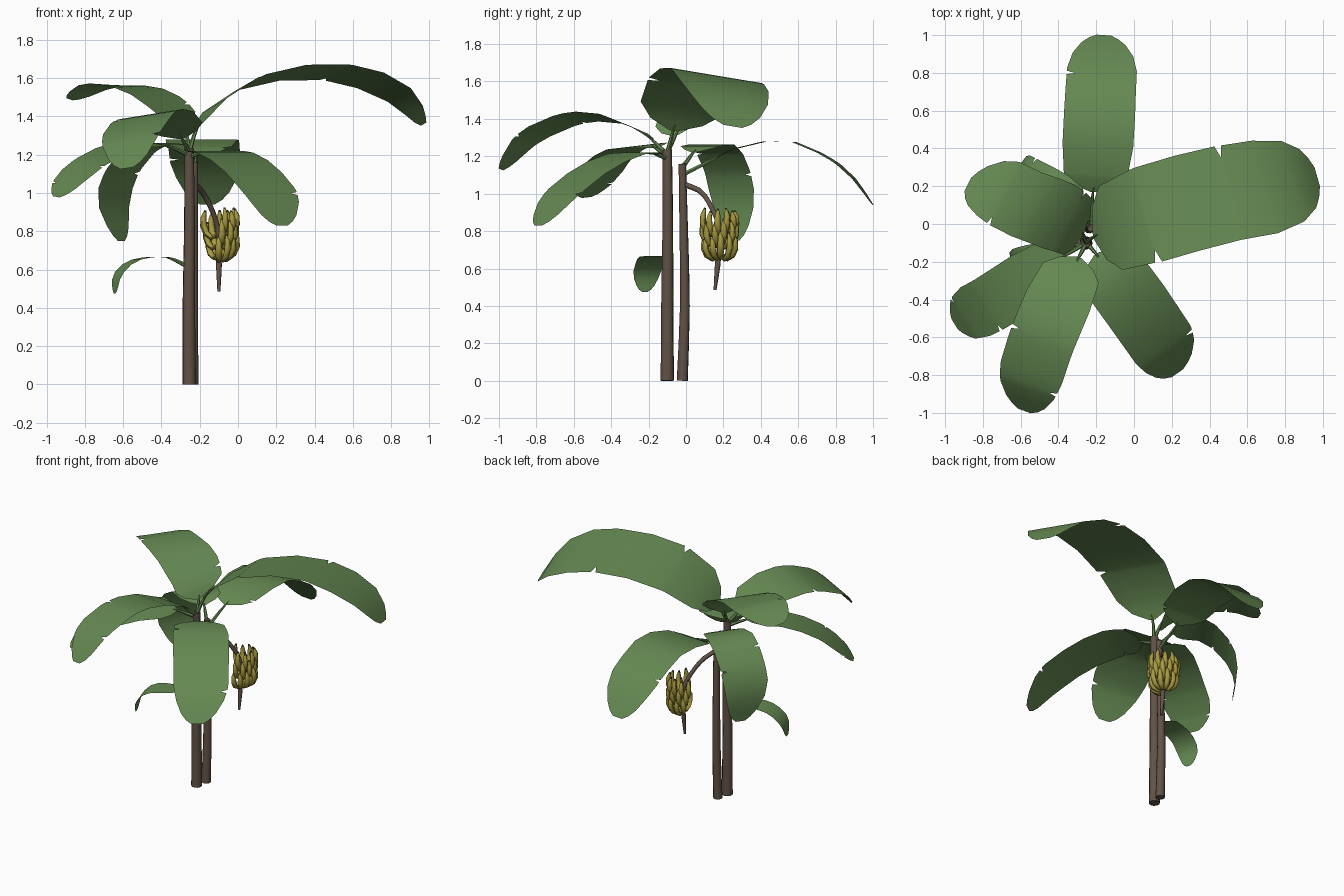
import bpy, bmesh, math, random
from mathutils import Vector

random.seed(4)
cube = bpy.data.objects.get("Cube")
if cube:
    bpy.data.objects.remove(cube)


def material(name, color):
    m = bpy.data.materials.new(name)
    m.use_nodes = True
    m.diffuse_color = (*color, 1)
    m.node_tree.nodes["Principled BSDF"].inputs["Base Color"].default_value = (*color, 1)
    return m


LEAF = material("leaf green", (0.13, 0.25, 0.085))
BARK = material("bark brown", (0.12, 0.085, 0.062))
FRUIT = material("fruit yellow", (0.38, 0.32, 0.05))
TIP = material("fruit tip brown", (0.06, 0.045, 0.02))


def along(points, t):
    """Point on a smooth curve through the points, t from 0 to 1."""
    p = [Vector(q) for q in points]
    p = [2 * p[0] - p[1]] + p + [2 * p[-1] - p[-2]]
    n = len(p) - 3
    i = min(int(t * n), n - 1)
    f = t * n - i
    a, b, c, d = p[i:i + 4]
    return 0.5 * (2 * b + (c - a) * f + (2 * a - 5 * b + 4 * c - d) * f ** 2
                  + (3 * b - a - 3 * c + d) * f ** 3)


def ramp(table, u):
    """Linear interpolation in a list of (position, value) pairs."""
    for (u0, v0), (u1, v1) in zip(table, table[1:]):
        if u <= u1:
            return v0 + (v1 - v0) * (u - u0) / (u1 - u0)
    return table[-1][1]


def finish(bm, name, mats, angle):
    me = bpy.data.meshes.new(name)
    bm.to_mesh(me)
    bm.free()
    ob = bpy.data.objects.new(name, me)
    bpy.context.collection.objects.link(ob)
    for m in mats:
        me.materials.append(m)
    bpy.ops.object.select_all(action='DESELECT')
    bpy.context.view_layer.objects.active = ob
    ob.select_set(True)
    bpy.ops.object.shade_smooth_by_angle(angle=math.radians(angle))


def add_tube(bm, path, radii, sides, tip_rings=0):
    """Capped tube without twist; the last tip_rings bands get the second material."""
    rings = []
    last = path[1] - path[0]
    turn = last.to_track_quat('Z', 'Y')
    for i, (p, r) in enumerate(zip(path, radii)):
        d = path[min(i + 1, len(path) - 1)] - path[max(i - 1, 0)]
        turn = last.rotation_difference(d) @ turn
        last = d
        rings.append([bm.verts.new(p + turn @ Vector((r * math.cos(a), r * math.sin(a), 0)))
                      for a in (math.tau * k / sides for k in range(sides))])
    for i in range(len(rings) - 1):
        for k in range(sides):
            j = (k + 1) % sides
            f = bm.faces.new((rings[i][k], rings[i][j], rings[i + 1][j], rings[i + 1][k]))
            f.material_index = int(i >= len(rings) - 1 - tip_rings)
    bm.faces.new(rings[0][::-1])
    bm.faces.new(rings[-1]).material_index = int(tip_rings > 0)


def tube(name, points, radii, steps, sides, mat, end=1):
    bm = bmesh.new()
    ts = [i / steps for i in range(steps + 1)]
    add_tube(bm, [along(points, end * t) for t in ts], [ramp(radii, t) for t in ts], sides)
    finish(bm, name, [mat], 50)


BLADE = [(0, .08), (.05, .55), (.12, .88), (.3, 1), (.72, .97), (.87, .78), (.96, .48), (1, .2)]


def leaf(name, points, half, tilt, stem, tears, end_tilt=None):
    """Leaf stalk plus a flat blade whose edge has narrow V-shaped tears."""
    tube(name + "_stalk", points, [(0, .013), (.7, .009), (1, .003)], 5, 6, LEAF, stem + .03)
    chord = Vector(points[-1]) - Vector(points[0])
    flat = Vector((-chord.y, chord.x, 0)).normalized()
    end_tilt = tilt if end_tilt is None else end_tilt
    rows = {u: None for u in (0, .05, .12, .28, .42, .56, .7, .82, .92, .97, 1)}
    for u, s in tears:
        rows = {k: v for k, v in rows.items() if abs(k - u) > .02 or k in (0, 1)}
        rows.update({u - .012: None, u: s, u + .012: None})
    bm = bmesh.new()
    grid = []
    for u in sorted(rows):
        mid = along(points, stem + (1 - stem) * u)
        side = flat + Vector((0, 0, tilt + (end_tilt - tilt) * u))
        w = half * ramp(BLADE, u)
        row = []
        for c in (-1, -.5, 0, .5, 1):
            reach = c * .75 if rows[u] == c else c
            row.append(bm.verts.new(mid + side * (w * reach)))
        grid.append(row)
    for a, b in zip(grid, grid[1:]):
        for c in range(4):
            bm.faces.new((a[c], b[c], b[c + 1], a[c + 1]))
    finish(bm, name, [LEAF], 60)


# Trunks
tube("front_trunk", [(-.255, -.1, 0), (-.257, -.1, .45), (-.253, -.097, .85), (-.256, -.1, 1.235)],
     [(0, .036), (1, .025)], 6, 10, BARK)
tube("back_trunk", [(-.237, -.02, 0), (-.235, -.006, .4), (-.232, -.012, .8), (-.228, -.02, 1.16)],
     [(0, .03), (1, .02)], 6, 10, BARK)

# Leaves: midrib points, half width, sideways tilt, stalk share, tears
leaf("back_leaf", [(-.228, -.02, 1.1), (-.22, .14, 1.18), (-.2, .29, 1.25), (-.185, .53, 1.285),
                   (-.175, .73, 1.21), (-.165, .88, 1.1), (-.16, 1, .94)],
     .19, 0, .2, [(.66, 1), (.12, -1)])
leaf("left_leaf", [(-.255, -.1, 1.22), (-.2, -.06, 1.36), (-.05, .01, 1.52), (.18, .08, 1.61),
                   (.43, .15, 1.635), (.66, .19, 1.6), (.86, .23, 1.5), (.97, .25, 1.36)],
     .262, -.16, .12, [(.57, 1), (.27, -1)])
leaf("right_back_leaf", [(-.255, -.1, 1.22), (-.29, -.02, 1.38), (-.42, .05, 1.5),
                         (-.56, .1, 1.555), (-.73, .18, 1.56), (-.88, .21, 1.49)],
     .19, -.25, .11, [(.72, 1), (.2, -1)], .15)
leaf("right_leaf", [(-.255, -.1, 1.2), (-.4, -.19, 1.255), (-.57, -.3, 1.25),
                    (-.74, -.41, 1.18), (-.87, -.48, 1.08), (-.95, -.53, .98)],
     .155, -.1, .15, [(.85, -1), (.6, 1)])
leaf("front_leaf", [(-.257, -.11, 1.22), (-.33, -.25, 1.34), (-.42, -.45, 1.41),
                    (-.5, -.65, 1.39), (-.56, -.85, 1.29), (-.58, -.99, 1.13)],
     .178, .15, .1, [(.78, 1), (.5, -1)])
leaf("left_front_leaf", [(-.25, -.1, 1.19), (-.15, -.22, 1.22), (-.04, -.36, 1.2),
                         (.08, -.53, 1.11), (.18, -.68, .98), (.23, -.79, .83)],
     .182, 0, .1, [(.75, 1), (.2, -1)])
leaf("drooping_leaf", [(-.232, -.02, 1.14), (-.32, .06, 1.24), (-.45, .14, 1.26),
                       (-.58, .21, 1.15), (-.65, .25, .97), (-.61, .26, .75)],
     .155, 0, .15, [(.6, -1), (.42, 1)])
leaf("small_low_leaf", [(-.27, -.1, .62), (-.36, -.13, .66), (-.46, -.17, .665),
                        (-.56, -.19, .64), (-.63, -.21, .57), (-.645, -.22, .475)],
     .08, 0, .2, [])

# Hanging fruit stalk with its bud
tube("fruit_stalk", [(-.232, -.01, 1.05), (-.19, .08, 1.01), (-.14, .14, .92), (-.105, .18, .81),
                     (-.1, .172, .65), (-.1, .155, .485)],
     [(0, .015), (.6, .013), (.78, .013), (.84, .016), (1, .008)], 12, 8, BARK)

# Three fanned hands of upward-curving fruit, open towards the trunks
COUNT = 8
for tier, z in enumerate((.67, .735, .79)):
    bm = bmesh.new()
    for k in range(COUNT):
        a = math.radians(-90 + 250 * (k + tier / 3) / COUNT)
        size = random.uniform(.92, 1.08)
        out = Vector((math.cos(a), math.sin(a), 0))
        base = Vector((-.1, .18, z + random.uniform(-.008, .008)))
        pts = [base + out * (r * size) + Vector((0, 0, h * size))
               for r, h in ((.01, 0), (.05, -.015), (.083, .025), (.09, .075), (.078, .12))]
        ts = [0, .2, .4, .6, .8, .95, 1]
        add_tube(bm, [along(pts, t) for t in ts],
                 [.008, .013, .017, .018, .015, .008, .005], 6, 1)
    finish(bm, "fruit_hand_%d" % (tier + 1), [FRUIT, TIP], 60)
